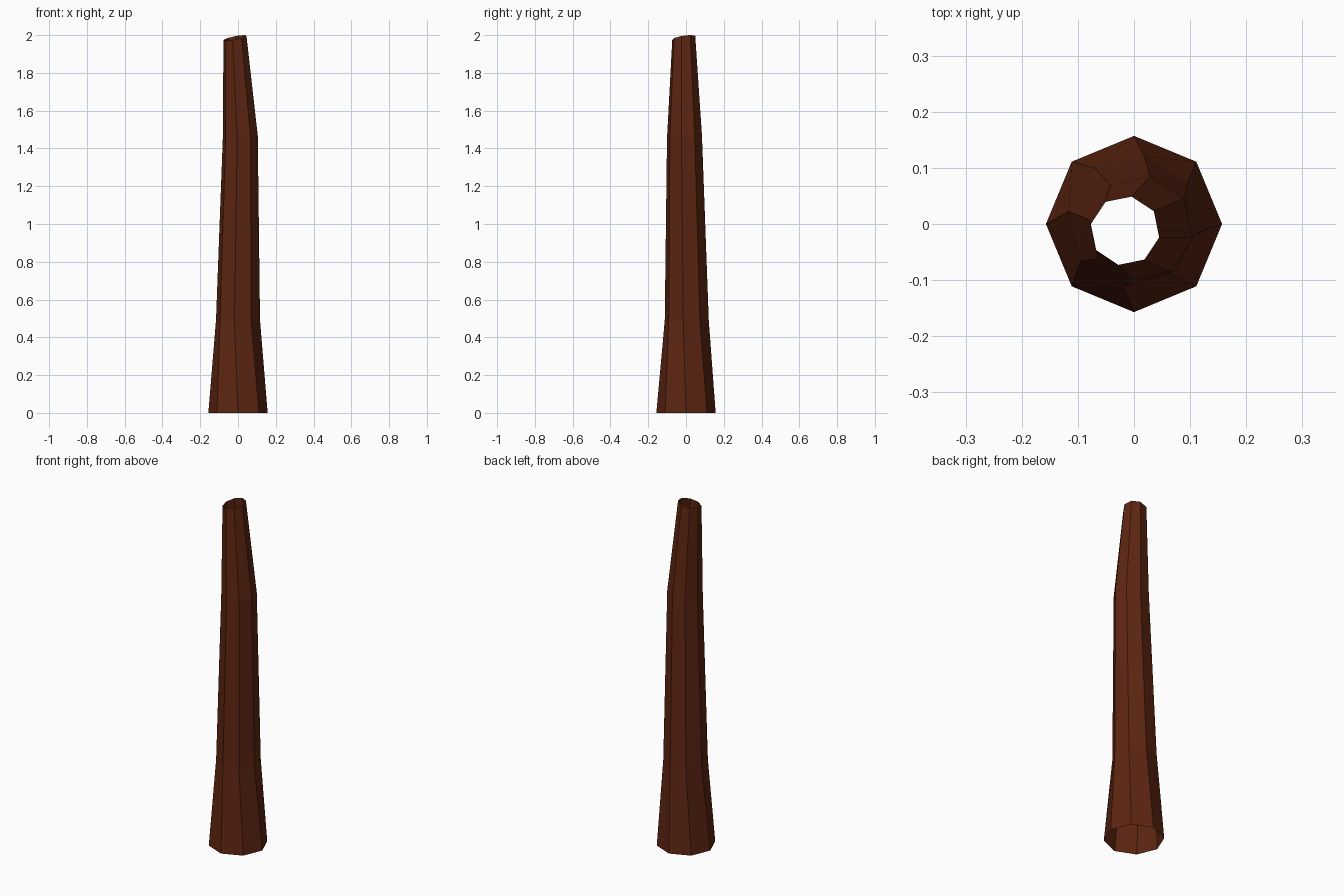
import bpy, bmesh, math

if "Cube" in bpy.data.objects:
    bpy.data.objects.remove(bpy.data.objects["Cube"])

# Cross-sections: centre x, centre y, z, radius, twist (deg), slope x, slope y
rings = [
    (0.0, 0.0, 0.0, 0.157, 0, 0, 0),
    (0.0, 0.004, 0.49, 0.118, -9, 0, 0),
    (0.012, -0.008, 1.46, 0.094, -10, 0.1, 0.05),
    (-0.016, -0.012, 1.985, 0.062, -11, 0.2, 0.15),
]
SIDES = 8

# Open eight-sided trunk, lofted through the rings
bm = bmesh.new()
loops = []
for cx, cy, z, r, twist, sx, sy in rings:
    loop = []
    for i in range(SIDES):
        a = math.radians(twist) + 2 * math.pi * i / SIDES
        dx, dy = r * math.cos(a), r * math.sin(a)
        loop.append(bm.verts.new((cx + dx, cy + dy, z + sx * dx + sy * dy)))
    loops.append(loop)
for low, high in zip(loops, loops[1:]):
    for i in range(SIDES):
        j = (i + 1) % SIDES
        bm.faces.new((low[i], low[j], high[j], high[i]))

mesh = bpy.data.meshes.new("trunk")
bm.to_mesh(mesh)
bm.free()
trunk = bpy.data.objects.new("trunk", mesh)
bpy.context.collection.objects.link(trunk)

# Dark brown bark
bark = bpy.data.materials.new("bark")
bark.diffuse_color = (0.11, 0.019, 0.006, 1)
bark.use_nodes = True
bark.node_tree.nodes["Principled BSDF"].inputs["Base Color"].default_value = bark.diffuse_color
mesh.materials.append(bark)
